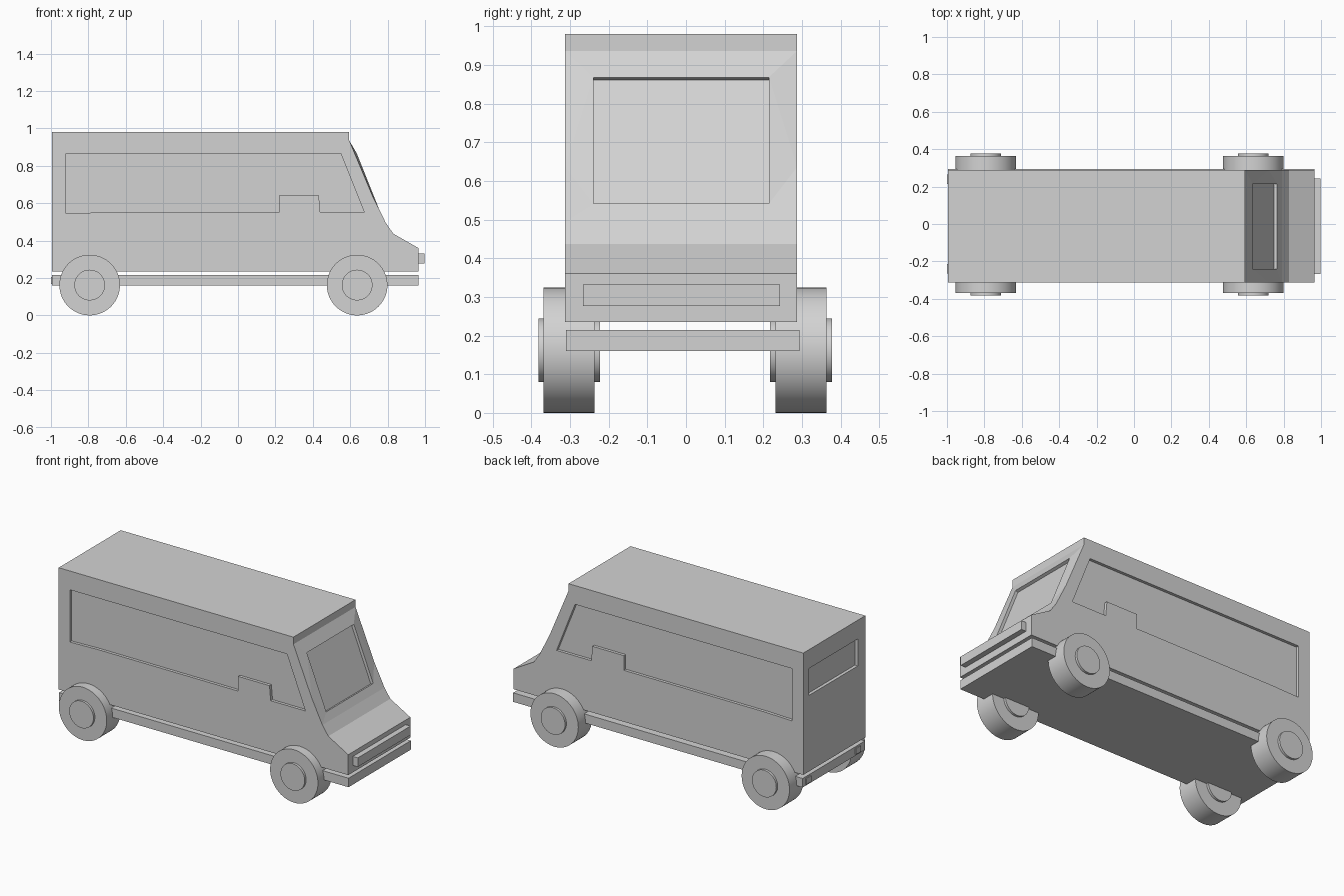
import bpy, bmesh, math
from mathutils import Matrix

cube = bpy.data.objects.get("Cube")
if cube:
    bpy.data.objects.remove(cube)

grey = bpy.data.materials.new("plain_grey")
grey.use_nodes = True
grey.diffuse_color = (0.65, 0.65, 0.65, 1)
grey.node_tree.nodes["Principled BSDF"].inputs["Base Color"].default_value = grey.diffuse_color

MID = -0.0125            # centre line of the bodywork
SIDE = 0.3               # half width of the bodywork


def finish(name, bm):
    bmesh.ops.recalc_face_normals(bm, faces=bm.faces)
    mesh = bpy.data.meshes.new(name)
    bm.to_mesh(mesh)
    bm.free()
    mesh.materials.append(grey)
    obj = bpy.data.objects.new(name, mesh)
    bpy.context.collection.objects.link(obj)
    return obj


def box(name, x, y, z):
    bm = bmesh.new()
    bmesh.ops.create_cube(bm, size=1)
    for v in bm.verts:
        v.co = [lo + (c + 0.5) * (hi - lo) for c, (lo, hi) in zip(v.co, (x, y, z))]
    return finish(name, bm)


def prism(name, outline, y0, y1):
    bm = bmesh.new()
    face = bm.faces.new([bm.verts.new((x, y0, z)) for x, z in outline])
    new = bmesh.ops.extrude_face_region(bm, geom=[face])["geom"]
    bmesh.ops.translate(bm, vec=(0, y1 - y0, 0),
                        verts=[v for v in new if isinstance(v, bmesh.types.BMVert)])
    return finish(name, bm)


def cylinder(name, x, y, z, radius, width):
    bm = bmesh.new()
    bmesh.ops.create_cone(bm, cap_ends=True, segments=64, radius1=radius, radius2=radius,
                          depth=width, matrix=Matrix.Translation((x, y, z))
                          @ Matrix.Rotation(math.pi / 2, 4, 'X'))
    obj = finish(name, bm)
    bpy.ops.object.select_all(action='DESELECT')
    bpy.context.view_layer.objects.active = obj
    obj.select_set(True)
    bpy.ops.object.shade_smooth_by_angle(angle=math.radians(40))


def cut(target, cutter):
    cutter.hide_render = True
    mod = target.modifiers.new("cut", 'BOOLEAN')
    mod.operation = 'DIFFERENCE'
    mod.solver = 'EXACT'
    mod.object = cutter
    bpy.context.view_layer.objects.active = target
    bpy.ops.object.modifier_apply(modifier=mod.name)
    bpy.data.objects.remove(cutter)


# Body shell: side profile, with the windscreen surround built as its own faces
profile = [(-0.995, 0.235), (-0.995, 0.98), (0.594, 0.98), (0.594, 0.936),
           (0.72, 0.636), (0.79, 0.495), (0.83, 0.437), (0.965, 0.36), (0.965, 0.235)]
bm = bmesh.new()
right, left = [[bm.verts.new((x, MID + s * SIDE, z)) for x, z in profile] for s in (-1, 1)]
frame = [[bm.verts.new((x, MID + s * 0.227, z)) for x, z in ((0.634, 0.868), (0.765, 0.541))]
         for s in (-1, 1)]
bm.faces.new(right)
bm.faces.new(left)
for i in range(len(profile)):
    if i not in (3, 4):
        j = (i + 1) % len(profile)
        bm.faces.new((right[i], right[j], left[j], left[i]))
for row, (top, low) in zip((right, left), frame):
    bm.faces.new((row[3], top, row[4]))
    bm.faces.new((top, low, row[4]))
    bm.faces.new((row[4], low, row[5]))
(rt, rl), (lt, ll) = frame
bm.faces.new((right[3], left[3], lt, rt))
bm.faces.new((right[5], left[5], ll, rl))
pane = bm.faces.new((rt, lt, ll, rl))
bmesh.ops.recalc_face_normals(bm, faces=bm.faces)
bmesh.ops.inset_individual(bm, faces=[pane], thickness=0, depth=-0.018)
body = finish("body", bm)

# Recessed side windows and rear window
window = [(-0.92, 0.865), (0.55, 0.865), (0.675, 0.55), (0.44, 0.55), (0.432, 0.64),
          (0.22, 0.64), (0.22, 0.55), (-0.74, 0.55), (-0.92, 0.545)]
for s in (-1, 1):
    cut(body, prism("side_window_cutter", window,
                    MID + s * (SIDE - 0.018), MID + s * (SIDE + 0.1)))
cut(body, box("rear_window_cutter", (-1.1, -0.975), (-0.24, 0.23), (0.70, 0.865)))

# Chassis, bumper and tail lamps
box("chassis", (-0.995, 0.965), (-0.31, 0.293), (0.16, 0.215))
box("front_bumper", (0.96, 0.998), (-0.267, 0.243), (0.277, 0.332))
for side, y in (("left", 0.24), ("right", -0.24)):
    box(side + "_tail_lamp", (-1.0, -0.99), (y - 0.025, y + 0.025), (0.168, 0.205))

# Wheels with hubs showing on both faces
for end, x in (("front", 0.637), ("rear", -0.793)):
    for side, y in (("left", 0.297), ("right", -0.302)):
        cylinder(f"{end}_{side}_wheel", x, y, 0.162, 0.162, 0.132)
        cylinder(f"{end}_{side}_hub", x, y, 0.162, 0.082, 0.16)
